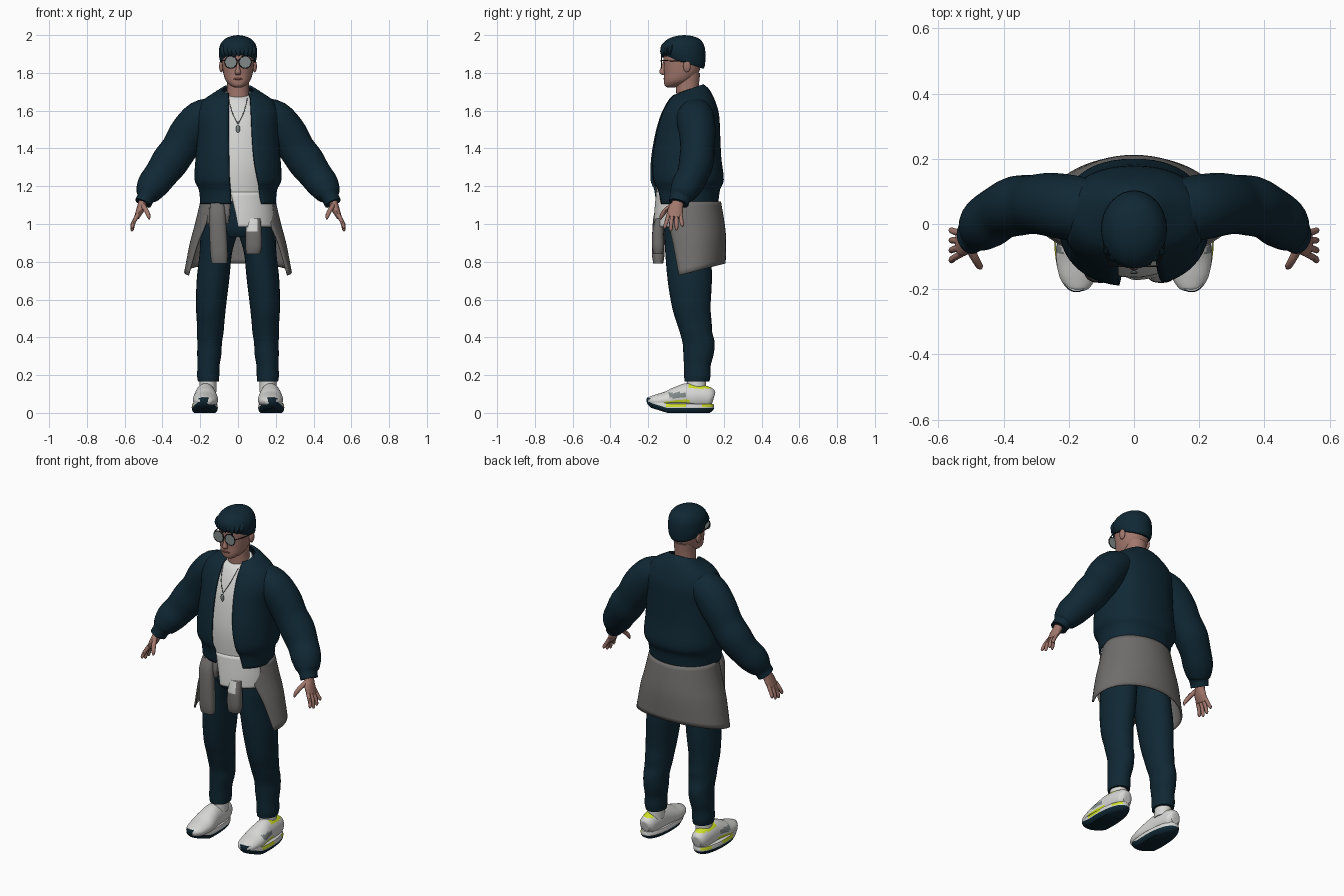
import bpy, bmesh, math
from mathutils import Vector


def material(name, rgb):
    m = bpy.data.materials.new(name)
    m.diffuse_color = (*rgb, 1)
    return m


NAVY = material("navy", (0.005, 0.021, 0.035))
GREY = material("warm grey", (0.16, 0.155, 0.15))
WHITE = material("off white", (0.68, 0.68, 0.67))
SKIN = material("skin", (0.36, 0.185, 0.15))
LIP = material("lip", (0.22, 0.08, 0.07))
LIME = material("lime", (0.62, 0.75, 0.02))
LENS = material("lens grey", (0.22, 0.25, 0.25))
BLACK = material("black", (0.01, 0.01, 0.012))


def finish(ob, mats, smooth=45):
    for m in mats:
        ob.data.materials.append(m)
    bpy.ops.object.select_all(action='DESELECT')
    ob.select_set(True)
    bpy.context.view_layer.objects.active = ob
    bpy.ops.object.shade_smooth_by_angle(angle=math.radians(smooth))
    return ob


def spline(rows, steps):
    """Catmull-Rom through the section rows."""
    out = []
    for i in range(len(rows) - 1):
        a, b, c, d = rows[max(i - 1, 0)], rows[i], rows[i + 1], rows[min(i + 2, len(rows) - 1)]
        for s in range(steps):
            t = s / steps
            out.append([0.5 * (2 * q + (r - p) * t + (2 * p - 5 * q + 4 * r - u) * t * t
                               + (3 * q - p - 3 * r + u) * t ** 3) for p, q, r, u in zip(a, b, c, d)])
    return out + [list(rows[-1])]


def loft(name, rows, *mats, n=28, steps=4, ref=None, p=1.0, sheet=0, rule=None, mirror=False):
    """Rows: x, y, z, rx, ry, slope, start, end angle. With ref, rings follow the path."""
    rows = [tuple(r) + (0, 0, 360)[len(r) - 5:] for r in rows]
    rows = spline(rows, steps)
    bm = bmesh.new()
    rings = []
    cnt = n + 1 if sheet else n
    for k, (x, y, z, rx, ry, slope, t0, t1) in enumerate(rows):
        c = Vector((x, y, z))
        rx, ry = max(rx, 0.001), max(ry, 0.001)
        if ref:
            t = Vector(rows[min(k + 1, len(rows) - 1)][:3]) - Vector(rows[max(k - 1, 0)][:3])
            t.normalize()
            a = Vector(ref)
            a = (a - t * a.dot(t)).normalized()
            b = t.cross(a)
        ring = []
        for i in range(cnt):
            th = math.radians(t0 + (t1 - t0) * i / n)
            s, q = math.sin(th), -math.cos(th)
            s = math.copysign(abs(s) ** p, s) * rx
            q = math.copysign(abs(q) ** p, q) * ry
            ring.append(bm.verts.new(c + b * s + a * q if ref else c + Vector((s, q, slope * q))))
        rings.append(ring)
    for lo, hi in zip(rings, rings[1:]):
        for i in range(n):
            j = (i + 1) % cnt
            bm.faces.new((lo[i], lo[j], hi[j], hi[i]))
    if not sheet:
        bm.faces.new(rings[0])
        bm.faces.new(rings[-1])
        bmesh.ops.recalc_face_normals(bm, faces=bm.faces)
    if rule:
        for f in bm.faces:
            f.material_index = rule(f.calc_center_median())
    me = bpy.data.meshes.new(name)
    bm.to_mesh(me)
    bm.free()
    ob = bpy.data.objects.new(name, me)
    bpy.context.collection.objects.link(ob)
    finish(ob, mats)
    if sheet:
        mod = ob.modifiers.new("thickness", 'SOLIDIFY')
        mod.thickness, mod.offset = sheet, -1
    if mirror:
        ob.modifiers.new("mirror", 'MIRROR')
    return ob


def ball(name, loc, scale, mat):
    bpy.ops.mesh.primitive_uv_sphere_add(segments=16, ring_count=10, location=loc)
    ob = bpy.context.object
    ob.name, ob.scale = name, scale
    return finish(ob, [mat])


def tube(name, pts, r, mat, **kw):
    return loft(name, [(*q, r, r) for q in pts], mat, n=8, steps=3, ref=kw.pop("ref", (0, 1, 0.01)), **kw)


# Jacket body: open down the front
P = 0.88


def opening(x, y, z, rx, ry, slope, left, right):
    ang = lambda e: math.degrees(math.asin(min(1, e / rx) ** (1 / P)))
    return (x, y, z, rx, ry, slope, ang(right), 360 - ang(left))


loft("jacket_body", [opening(*r) for r in [
    (0, 0.005, 1.105, 0.200, 0.165, 0, 0.04, 0.125),
    (0, 0.005, 1.18, 0.207, 0.175, 0, 0.04, 0.115),
    (0, 0.005, 1.235, 0.230, 0.195, 0, 0.045, 0.105),
    (0, 0.000, 1.35, 0.225, 0.187, 0, 0.048, 0.085),
    (0, 0.008, 1.48, 0.215, 0.173, 0, 0.05, 0.075),
    (0, 0.020, 1.58, 0.220, 0.155, 0, 0.05, 0.07),
    (0, 0.028, 1.65, 0.190, 0.127, 0, 0.05, 0.067),
    (0, 0.025, 1.695, 0.125, 0.100, 0.15, 0.05, 0.063),
    (0, 0.020, 1.715, 0.085, 0.072, 0.35, 0.048, 0.056),
]], NAVY, n=48, p=P, sheet=0.012)

# Sleeves with gathered cuffs
loft("jacket_sleeve", [
    (0.10, 0.045, 1.60, 0.072, 0.085), (0.19, 0.05, 1.56, 0.098, 0.10), (0.26, 0.06, 1.48, 0.103, 0.097),
    (0.31, 0.06, 1.40, 0.096, 0.09), (0.36, 0.055, 1.33, 0.098, 0.092), (0.41, 0.035, 1.26, 0.088, 0.083),
    (0.452, 0.005, 1.205, 0.083, 0.082), (0.478, -0.02, 1.16, 0.066, 0.068), (0.488, -0.03, 1.14, 0.048, 0.056),
    (0.503, -0.04, 1.11, 0.045, 0.054)], NAVY, ref=(0, 1, 0), mirror=True)

# Shirt and its loose tail
loft("shirt", [(0, 0, 1.12, 0.18, 0.152), (0, 0, 1.3, 0.20, 0.165), (0, 0.01, 1.48, 0.19, 0.155),
               (0, 0.01, 1.58, 0.17, 0.125), (0, 0.01, 1.65, 0.12, 0.09),
               (0, 0.008, 1.69, 0.075, 0.07, 0.3)], WHITE, n=36)
loft("shirt_tail", [(0, 0, 0.985, 0.205, 0.172, 0, 0, 72), (0, 0, 1.06, 0.20, 0.168, 0, -4, 72),
                    (0, 0, 1.17, 0.185, 0.158, 0, -12, 72)], WHITE, n=16, sheet=0.008)

# Necklace with pendant
for s in (-1, 1):
    tube("necklace_chain", [(s * 0.05, -0.07, 1.665), (s * 0.03, -0.119, 1.59), (0, -0.143, 1.53)], 0.002, LENS,
         ref=(1, 0, 0))
ball("necklace_pendant", (0, -0.149, 1.505), (0.011, 0.005, 0.022), LENS)

# Trousers
loft("trouser_hips", [(0, 0.01, 0.93, 0.15, 0.105), (0, 0.01, 0.99, 0.19, 0.13),
                      (0, 0.01, 1.15, 0.18, 0.135)], NAVY)
loft("trouser_leg", [
    (0.157, 0.058, 0.165, 0.055, 0.066), (0.158, 0.06, 0.20, 0.059, 0.070), (0.156, 0.06, 0.25, 0.058, 0.071),
    (0.152, 0.066, 0.31, 0.064, 0.080), (0.150, 0.067, 0.37, 0.065, 0.085), (0.147, 0.052, 0.43, 0.071, 0.086),
    (0.145, 0.043, 0.48, 0.073, 0.093), (0.143, 0.028, 0.56, 0.079, 0.102), (0.133, 0.02, 0.70, 0.086, 0.117),
    (0.117, 0.012, 0.85, 0.086, 0.122), (0.10, 0.01, 0.95, 0.098, 0.125), (0.088, 0.01, 1.03, 0.098, 0.125),
], NAVY, mirror=True)

# Overshirt tied round the waist: back panel, band, two hanging sleeves
loft("tied_back_panel", [
    (0, 0.025, 0.745, 0.285, 0.185, 0.25, 70, 290), (0, 0.025, 0.90, 0.255, 0.187, 0.1, 60, 300),
    (0, 0.025, 1.0, 0.228, 0.180, 0, 50, 310), (0, 0.022, 1.12, 0.200, 0.163, 0, 45, 315)],
    GREY, n=40, sheet=0.01)
loft("tied_band", [(0, 0.015, 1.0, 0.208, 0.158, 0, 15, 345), (0, 0.015, 1.05, 0.212, 0.166, 0, 13, 347),
                   (0, 0.015, 1.11, 0.196, 0.155, 0, 13, 347)], GREY, n=36, sheet=0.02)
loft("tied_sleeve_left", [(-0.098, -0.147, 0.79, 0.041, 0.026), (-0.10, -0.147, 0.84, 0.046, 0.033),
                          (-0.105, -0.146, 0.95, 0.046, 0.033), (-0.11, -0.14, 1.05, 0.043, 0.03),
                          (-0.11, -0.125, 1.11, 0.035, 0.02)], GREY, p=0.8)
loft("tied_sleeve_right", [(0.08, -0.147, 0.84, 0.036, 0.024), (0.083, -0.148, 0.88, 0.043, 0.032),
                           (0.083, -0.148, 0.96, 0.042, 0.03), (0.083, -0.14, 1.03, 0.036, 0.022)],
     GREY, WHITE, p=0.8, rule=lambda c: int(c.z > 0.955 and c.x < 0.1))


# Shoes: upper coloured by zones, then socks and soles
def shoe_zone(c):
    if c.y > 0.015 and 0.128 < c.z < 0.15:
        return 1
    if c.x > 0.2 and -0.12 < c.y < 0.02 and 0.045 < c.z < 0.066 + 0.15 * (c.y + 0.05):
        return 1
    if c.x > 0.2 and -0.09 < c.y < 0.0 and 0.078 < c.z < 0.108:
        return 2
    return 0


loft("shoe_upper", [(0.172, y, z, h, w) for y, z, h, w in [
    (0.146, 0.075, 0.03, 0.026), (0.125, 0.08, 0.055, 0.045), (0.06, 0.085, 0.068, 0.054),
    (0.0, 0.083, 0.073, 0.057), (-0.05, 0.078, 0.06, 0.063), (-0.10, 0.068, 0.047, 0.067),
    (-0.16, 0.063, 0.034, 0.057), (-0.195, 0.063, 0.022, 0.036), (-0.205, 0.063, 0.01, 0.018)]],
    WHITE, LIME, LENS, n=36, steps=7, ref=(1, 0, 0), rule=shoe_zone, mirror=True)
loft("sock", [(0.16, 0.055, 0.11, 0.046, 0.052), (0.158, 0.057, 0.19, 0.043, 0.05)], WHITE, mirror=True)
sole = loft("shoe_sole", [(0.176, -0.03, 0.0, 0.056, 0.155), (0.176, -0.03, 0.012, 0.066, 0.172),
                          (0.176, -0.03, 0.030, 0.069, 0.179), (0.176, -0.03, 0.048, 0.065, 0.176)],
            NAVY, WHITE, LIME, n=48, p=0.88, mirror=True,
            rule=lambda c: 0 if c.z < 0.026 or c.y < -0.185 else
            (2 if c.x > 0.2 and (-0.11 < c.y < 0.0 or c.y > 0.08) and c.z > 0.03 else 1))
for v in sole.data.vertices:
    v.co.z += 0.32 * max(0, -0.1 - v.co.y)

# Hands: palm, four fingers, thumb
loft("palm", [(0.497, -0.035, 1.135, 0.026, 0.03), (0.507, -0.045, 1.105, 0.023, 0.032),
              (0.52, -0.056, 1.07, 0.02, 0.041), (0.536, -0.062, 1.035, 0.014, 0.039)],
     SKIN, n=16, ref=(0, 1, 0), mirror=True)
for i, tip in enumerate((0.975, 0.962, 0.967, 0.985)):
    y = -0.092 + 0.021 * i
    loft("finger", [(0.53, y, 1.05, 0.011, 0.011), (0.552, y - 0.012 + 0.006 * i, 1.01, 0.0105, 0.0105),
                    (0.56, y - 0.02 + 0.01 * i, tip + 0.01, 0.009, 0.009),
                    (0.559, y - 0.022 + 0.011 * i, tip, 0.003, 0.003)],
         SKIN, n=8, ref=(0, 1, 0), mirror=True)
loft("thumb", [(0.505, -0.07, 1.10, 0.014, 0.014), (0.488, -0.105, 1.075, 0.013, 0.013),
               (0.474, -0.128, 1.045, 0.011, 0.011), (0.47, -0.135, 1.025, 0.004, 0.004)],
     SKIN, n=8, ref=(1, 0, 0), mirror=True)

# Neck and head
loft("neck", [(0, 0.015, 1.62, 0.07, 0.065), (0, 0.008, 1.71, 0.058, 0.06), (0, 0.01, 1.80, 0.06, 0.065)], SKIN)
loft("head", [(0, -0.08, 1.722, 0.015, 0.015), (0, -0.07, 1.732, 0.038, 0.042), (0, -0.045, 1.757, 0.064, 0.072),
              (0, -0.026, 1.795, 0.077, 0.09), (0, -0.02, 1.84, 0.084, 0.098), (0, -0.017, 1.89, 0.088, 0.102),
              (0, -0.015, 1.94, 0.08, 0.095), (0, -0.015, 1.975, 0.04, 0.05)], SKIN, p=0.93)
loft("nose", [(0, -0.118, 1.79, 0.012, 0.008), (0, -0.125, 1.802, 0.016, 0.016),
              (0, -0.12, 1.83, 0.009, 0.013), (0, -0.112, 1.862, 0.007, 0.008)], SKIN, n=12)
ball("mouth", (0, -0.113, 1.768), (0.025, 0.007, 0.006), LIP)
for s in (-1, 1):
    ball("ear", (s * 0.088, 0.005, 1.835), (0.012, 0.02, 0.032), SKIN)

# Hair cap, lower at the back, with a fringe
loft("hair", [(0, -0.012, 1.855, 0.091, 0.105, -0.32), (0, -0.014, 1.875, 0.098, 0.114, -0.3),
              (0, -0.016, 1.905, 0.101, 0.119, -0.17), (0, -0.015, 1.945, 0.096, 0.113, -0.05),
              (0, -0.012, 1.978, 0.072, 0.086), (0, -0.01, 1.994, 0.036, 0.046),
              (0, -0.01, 2.0, 0.003, 0.003)], NAVY, n=36)
for i in range(9):
    x = -0.08 + 0.02 * i
    y = -0.014 - 0.112 * math.sqrt(1 - (x / 0.103) ** 2)
    loft("fringe_lock", [(x * 0.9, y + 0.012, 1.945, 0.014, 0.01), (x, y, 1.915, 0.016, 0.011),
                         (x + 0.006, y - 0.001, 1.882 + 0.006 * (i % 3), 0.002, 0.002)],
         NAVY, n=8, ref=(0, 1, 0))

# Round glasses
for s in (-1, 1):
    at = (s * 0.038, -0.13, 1.857)
    bpy.ops.mesh.primitive_cylinder_add(vertices=28, radius=0.032, depth=0.004, location=at,
                                        rotation=(math.pi / 2, 0, 0))
    bpy.context.object.name = "glasses_lens"
    finish(bpy.context.object, [LENS])
    bpy.ops.mesh.primitive_torus_add(major_segments=28, minor_segments=6, major_radius=0.032, minor_radius=0.003,
                                     location=at, rotation=(math.pi / 2, 0, 0))
    bpy.context.object.name = "glasses_rim"
    finish(bpy.context.object, [BLACK])
    tube("glasses_temple", [(s * 0.07, -0.13, 1.865), (s * 0.09, -0.08, 1.864), (s * 0.094, 0.0, 1.86)],
         0.0025, BLACK, ref=(0, 0, 1))
tube("glasses_bridge", [(-0.008, -0.131, 1.862), (0, -0.134, 1.865), (0.008, -0.131, 1.862)], 0.0025, BLACK,
     ref=(0, 0, 1))
